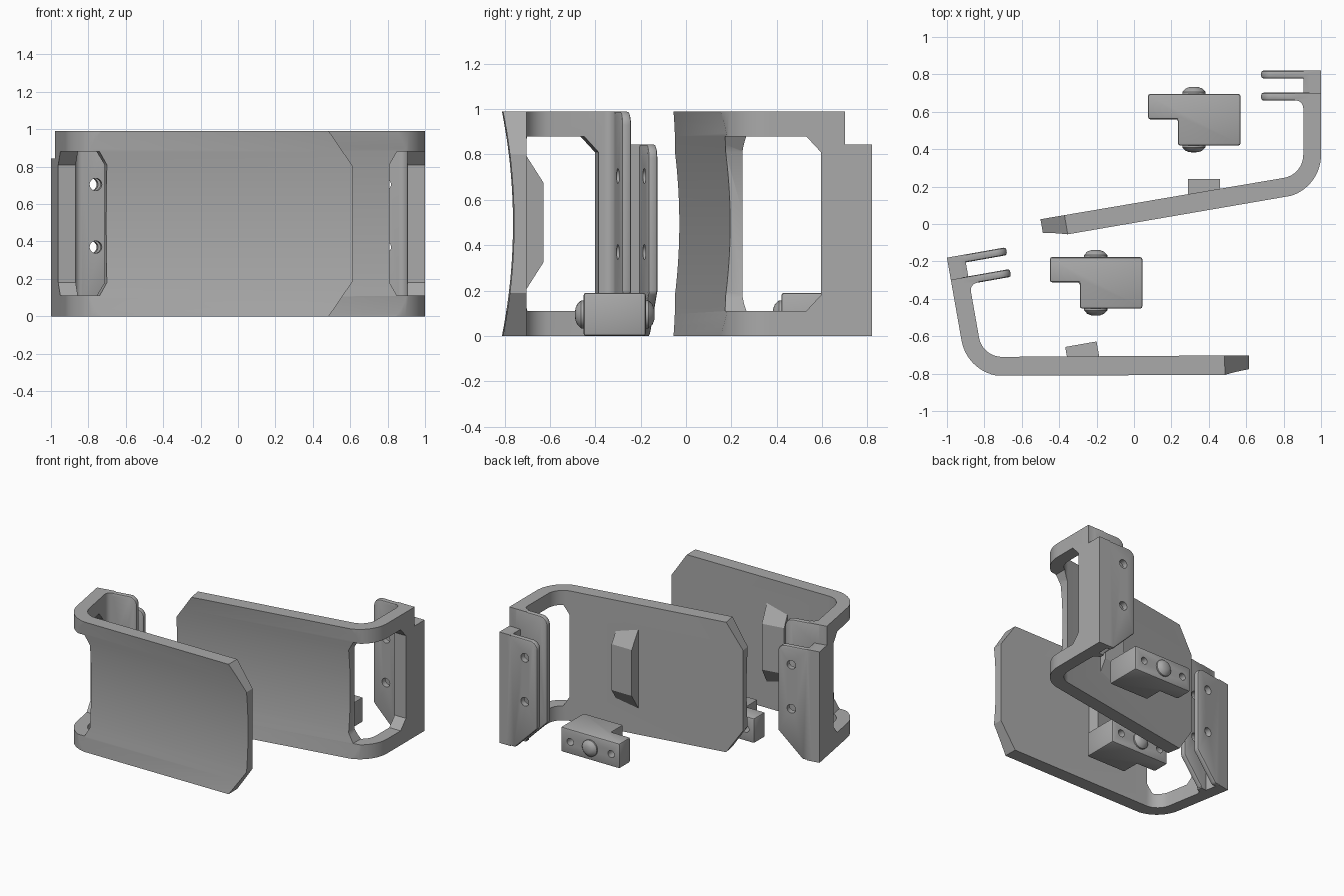
import bpy, bmesh, math
from mathutils import Matrix, Vector

if "Cube" in bpy.data.objects:
    bpy.data.objects.remove(bpy.data.objects["Cube"])

grey = bpy.data.materials.new("grey plastic")
grey.diffuse_color = (0.40, 0.40, 0.40, 1)
grey.use_nodes = True
grey.node_tree.nodes["Principled BSDF"].inputs["Base Color"].default_value = grey.diffuse_color

TILT = math.atan(0.1725)          # slope of the plate
U = Vector((math.cos(TILT), math.sin(TILT)))    # along the plate
N = Vector((math.sin(TILT), -math.cos(TILT)))   # out of the plate
H = 0.99


def obj_from_bm(name, bm):
    bmesh.ops.recalc_face_normals(bm, faces=bm.faces)
    me = bpy.data.meshes.new(name)
    bm.to_mesh(me)
    bm.free()
    me.materials.append(grey)
    ob = bpy.data.objects.new(name, me)
    bpy.context.collection.objects.link(ob)
    return ob


def prism(name, pts, lo, hi, axes="xyz"):
    """Extrude a 2D outline in the first two axes along the third."""
    idx = ["xyz".index(a) for a in axes]
    bm = bmesh.new()

    def vert(p, h):
        co = [0, 0, 0]
        for i, v in zip(idx, (p[0], p[1], h)):
            co[i] = v
        return bm.verts.new(co)
    a = [vert(p, lo) for p in pts]
    b = [vert(p, hi) for p in pts]
    bm.faces.new(a)
    bm.faces.new(b)
    for i in range(len(pts)):
        j = (i + 1) % len(pts)
        bm.faces.new((a[i], a[j], b[j], b[i]))
    return obj_from_bm(name, bm)


def box(name, x, y, z):
    return prism(name, [(x[0], y[0]), (x[1], y[0]), (x[1], y[1]), (x[0], y[1])], *z)


def hull(name, pts):
    bm = bmesh.new()
    for p in pts:
        bm.verts.new(p)
    bmesh.ops.convex_hull(bm, input=bm.verts)
    return obj_from_bm(name, bm)


def cylinder(name, r, length, matrix, segs=24):
    bm = bmesh.new()
    bmesh.ops.create_cone(bm, cap_ends=True, segments=segs, radius1=r, radius2=r,
                          depth=length, matrix=matrix)
    return obj_from_bm(name, bm)


def bake(ob):
    dg = bpy.context.evaluated_depsgraph_get()
    me = bpy.data.meshes.new_from_object(ob.evaluated_get(dg))
    ob.modifiers.clear()
    ob.data = me


def boolean(ob, tool, op="DIFFERENCE"):
    m = ob.modifiers.new("cut", "BOOLEAN")
    m.operation, m.object, m.solver = op, tool, "EXACT"
    bake(ob)
    bpy.data.objects.remove(tool)


def bevel(ob, width, segs=3):
    m = ob.modifiers.new("round", "BEVEL")
    m.width, m.segments, m.limit_method = width, segs, "ANGLE"
    m.angle_limit = math.radians(40)
    bake(ob)


def arc(c, r, a0, a1, n):
    return [(c[0] + r * math.cos(a0 + (a1 - a0) * i / n),
             c[1] + r * math.sin(a0 + (a1 - a0) * i / n)) for i in range(n + 1)]


def y_axis(x, y, z):
    return Matrix.Translation((x, y, z)) @ Matrix.Rotation(math.pi / 2, 4, "X")


def make_fin(y0, y1, top):
    # clamp fin: rounded upper corner, sloped lower corner
    r = 0.06
    pts = [(0.95, 0.0), (0.87, 0.0), (0.68, 0.19)]
    pts += arc((0.68 + r, top - r), r, math.pi, math.pi / 2, 8) + [(0.95, top)]
    fin = prism("fin", pts, y0, y1, "xzy")
    bevel(fin, 0.012, 2)
    return fin


def make_bracket(name):
    # bent plate and arm outline, with concentric corner arcs
    ro, ri = 0.23, 0.125
    cx = 1 - ro
    cy = 0.0035 + 0.1725 * cx + ro / math.cos(TILT)
    a0 = -math.pi / 2 + TILT
    end = Vector((-0.5, 0.0255))
    pts = [tuple(end), tuple(end + N * 0.106)]
    pts += arc((cx, cy), ro, a0, 0, 14) + [(1, 0.70), (0.86, 0.70), (0.86, 0.66)]
    pts += arc((0.865, 0.62), 0.04, math.pi / 2, 0, 6)
    pts += arc((cx + 0.01, cy), ri, 0, a0, 14)
    body = prism(name, pts, 0, H)

    # hollow on the outer face of the plate
    r = 2.55
    c = Vector((0.2, 0.038)) + N * (r - 0.051)
    rot = Matrix.Rotation(TILT, 4, "Z") @ Matrix.Rotation(math.pi / 2, 4, "Y")
    boolean(body, cylinder("hollow_cutter", r, 4,
            Matrix.Translation((c.x, c.y, H / 2)) @ rot, 320))

    # window around the corner, with sloped ends
    pts = []
    for x, y, z in ((0.85, 0.53, 0.11), (0.81, 0.595, 0.18)):
        for zz in (z, H - z):
            pts += [(a, b, zz) for a in (x, 1.2) for b in (0, y)]
    boolean(body, hull("window_cutter", pts))

    # sloped corners at the free end of the plate
    for z, s in ((0, 1), (H, -1)):
        pts = []
        for n in (-0.1, 0.25):
            for u, dz in ((-0.13, 0.38), (-0.13, -0.19), (0.26, -0.19)):
                p = end + U * u + N * n
                pts.append((p.x, p.y, z + s * dz))
        boolean(body, hull("corner_cutter", pts))

    # web and pair of clamp fins
    boolean(body, box("web", (0.905, 1), (0.69, 0.82), (0, 0.845)), "UNION")
    boolean(body, make_fin(0.66, 0.702, H), "UNION")
    boolean(body, make_fin(0.778, 0.82, 0.845), "UNION")
    for z in (0.37, 0.705):
        boolean(body, cylinder("hole_cutter", 0.033, 0.4, y_axis(0.785, 0.75, z)))

    # tapered pad on the inner face
    pts = []
    for x in (0.29, 0.46):
        pts += [(x, 0.24, 0.325), (x, 0.24, 0.675)]
        y = 0.10 + 0.1725 * x
        dz = 1.55 * (0.24 - y)
        pts += [(x, y, 0.325 - dz), (x, y, 0.675 + dz)]
    boolean(body, hull("pad", pts), "UNION")
    return body


def make_block(name):
    # L-shaped clamp block
    pts = [(0.235, 0.42), (0.57, 0.42), (0.57, 0.695), (0.075, 0.695),
           (0.075, 0.56), (0.235, 0.56)]
    ob = prism(name, pts, 0, 0.19)
    bevel(ob, 0.012, 2)
    for x in (0.145, 0.49):
        boolean(ob, cylinder("hole_cutter", 0.027, 0.6, y_axis(x, 0.56, 0.095)))
    return ob


def make_bolt(name):
    # domed bolt head on both sides of the block
    prof = [(0, 0.175), (0.025, 0.174), (0.045, 0.166), (0.062, 0.148), (0.062, 0.10)]
    prof += [(r, -h) for r, h in reversed(prof)]
    bm = bmesh.new()
    vs = [bm.verts.new((r, 0, h)) for r, h in prof]
    es = [bm.edges.new(p) for p in zip(vs, vs[1:])]
    bmesh.ops.spin(bm, geom=vs + es, axis=(0, 0, 1), cent=(0, 0, 0),
                   angle=2 * math.pi, steps=24)
    bmesh.ops.remove_doubles(bm, verts=bm.verts, dist=1e-4)
    bm.transform(y_axis(0.32, 0.558, 0.095))
    return obj_from_bm(name, bm)


def duplicate(ob, name, matrix):
    new = ob.copy()
    new.data = ob.data.copy()
    new.name = name
    new.data.transform(matrix)
    if matrix.determinant() < 0:
        new.data.flip_normals()
    bpy.context.collection.objects.link(new)


# right bracket and its mirrored, turned partner
bracket = make_bracket("right_bracket")
duplicate(bracket, "left_bracket", Matrix.Translation((0.127, -0.814, 0))
          @ Matrix.Rotation(math.radians(10), 4, "Z") @ Matrix.Scale(-1, 4, (1, 0, 0)))

# two loose clamp blocks with bolts
shift = Matrix.Translation((-0.525, -0.872, 0))
duplicate(make_block("rear_block"), "front_block", shift)
duplicate(make_bolt("rear_bolt"), "front_bolt", shift)

for ob in bpy.context.collection.objects:
    ob.data.materials.clear()
    ob.data.materials.append(grey)
    for p in ob.data.polygons:
        p.material_index = 0
    ob.select_set(True)
    bpy.context.view_layer.objects.active = ob
bpy.ops.object.shade_smooth_by_angle(angle=math.radians(30))
